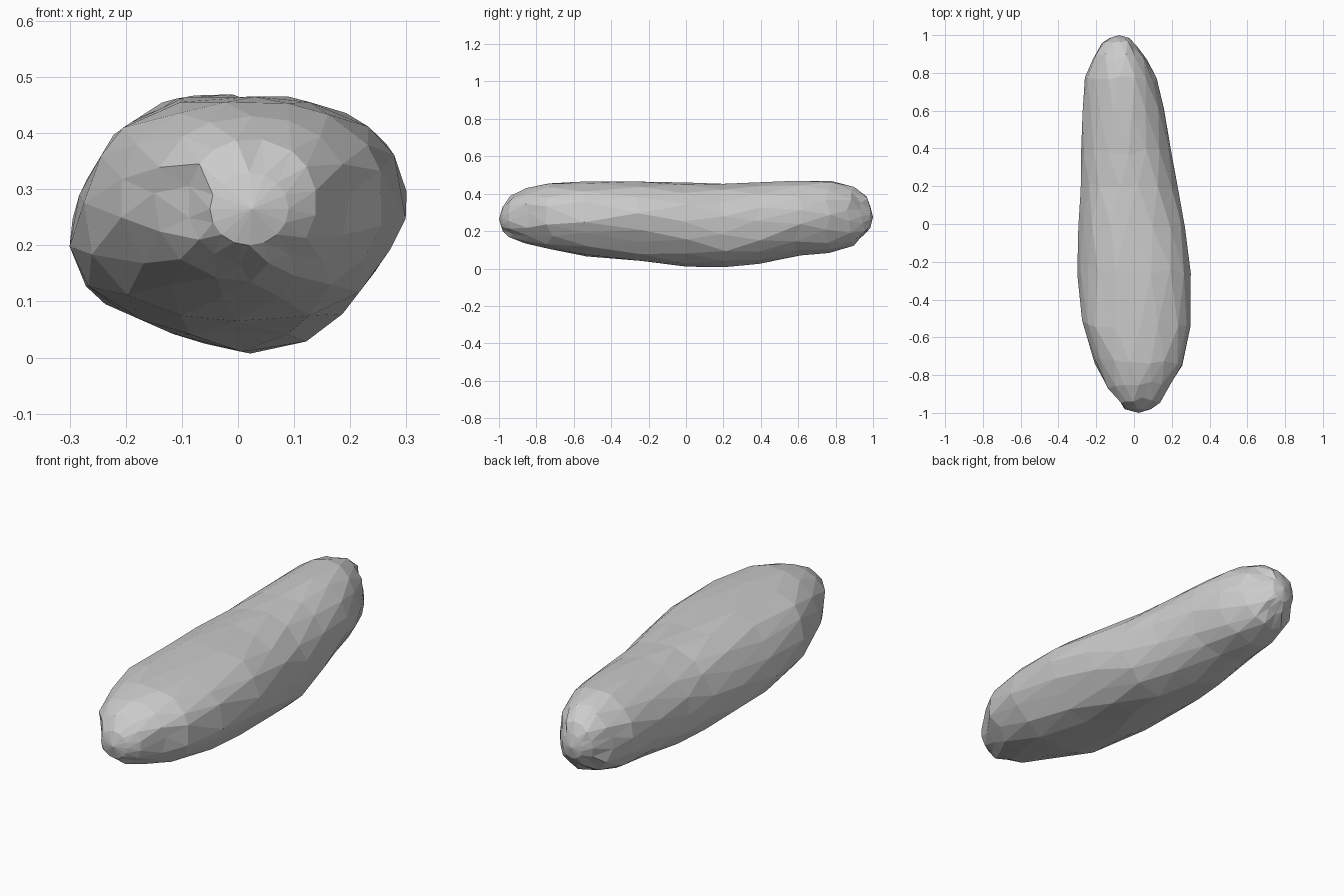
import bpy, bmesh, math, random
from mathutils import Vector

if "Cube" in bpy.data.objects:
    bpy.data.objects.remove(bpy.data.objects["Cube"])

random.seed(4)
SEGMENTS = 16

# lengthwise stations: y, x_min, x_max, z_min, z_max, squareness
STATIONS = [
    (-0.98, -0.05, 0.09, 0.20, 0.33, 2.0),
    (-0.93, -0.09, 0.14, 0.165, 0.39, 2.1),
    (-0.85, -0.15, 0.20, 0.135, 0.43, 2.2),
    (-0.73, -0.21, 0.26, 0.105, 0.457, 2.3),
    (-0.53, -0.275, 0.30, 0.065, 0.465, 2.4),
    (-0.25, -0.305, 0.303, 0.037, 0.47, 2.4),
    (0.00, -0.295, 0.27, 0.01, 0.46, 2.3),
    (0.20, -0.285, 0.235, 0.0, 0.455, 2.2),
    (0.38, -0.28, 0.20, 0.025, 0.46, 2.1),
    (0.60, -0.275, 0.16, 0.067, 0.473, 2.1),
    (0.76, -0.26, 0.12, 0.083, 0.475, 2.1),
    (0.88, -0.22, 0.07, 0.12, 0.44, 2.1),
    (0.95, -0.17, 0.02, 0.17, 0.385, 2.0),
    (0.985, -0.13, -0.025, 0.215, 0.335, 2.0),
]

# end-on outline that bounds every cross-section (x, z), anticlockwise
OUTLINE = [(0.08, 0.0), (0.165, 0.05), (0.265, 0.18), (0.305, 0.26),
           (0.305, 0.33), (0.265, 0.405), (0.20, 0.45), (0.08, 0.476),
           (-0.06, 0.47), (-0.13, 0.458), (-0.22, 0.40), (-0.28, 0.30),
           (-0.306, 0.21), (-0.30, 0.14), (-0.27, 0.11), (-0.10, 0.035),
           (0.0, 0.01)]


def trim(x, z):
    """Push a point back inside the end-on outline."""
    for (ax, az), (bx, bz) in zip(OUTLINE, OUTLINE[1:] + OUTLINE[:1]):
        dx, dz = bx - ax, bz - az
        length = math.hypot(dx, dz)
        nx, nz = dz / length, -dx / length
        over = (x - ax) * nx + (z - az) * nz
        if over > 0:
            x, z = x - over * nx, z - over * nz
    return x, z


def rounded(t, power):
    return math.copysign(abs(t) ** (2 / power), t)


bm = bmesh.new()

# cross-section rings, each turned half a step from the last
rings = []
for i, (y, x0, x1, z0, z1, power) in enumerate(STATIONS):
    ring = []
    inner = 1 <= i <= len(STATIONS) - 2
    for k in range(SEGMENTS):
        a = 2 * math.pi * (k + 0.5 * (i % 2)) / SEGMENTS
        if inner:
            a += random.uniform(-0.06, 0.06)
        x = (x0 + x1) / 2 + (x1 - x0) / 2 * rounded(math.cos(a), power)
        z = (z0 + z1) / 2 + (z1 - z0) / 2 * rounded(math.sin(a), power)
        x, z = trim(x, z)
        shift = random.uniform(-0.02, 0.02) if inner else 0
        ring.append(bm.verts.new((x, y + shift, z)))
    rings.append(ring)

# triangle bands between the rings
for i, (r, s) in enumerate(zip(rings, rings[1:])):
    for k in range(SEGMENTS):
        n = (k + 1) % SEGMENTS
        if i % 2 == 0:
            tris = ((r[k], r[n], s[k]), (r[n], s[n], s[k]))
        else:
            tris = ((r[k], s[n], s[k]), (r[k], r[n], s[n]))
        for tri in tris:
            bm.faces.new(tri)

# blunt tips
for ring, tip in ((rings[0], (0.025, -1.0, 0.265)), (rings[-1], (-0.08, 1.0, 0.275))):
    v = bm.verts.new(tip)
    for k in range(SEGMENTS):
        bm.faces.new((ring[k], ring[(k + 1) % SEGMENTS], v))

bmesh.ops.remove_doubles(bm, verts=bm.verts, dist=0.004)
bmesh.ops.recalc_face_normals(bm, faces=bm.faces)

mesh = bpy.data.meshes.new("long_rock")
bm.to_mesh(mesh)
bm.free()

stone = bpy.data.materials.new("stone_grey")
stone.diffuse_color = (0.6, 0.6, 0.6, 1)
stone.use_nodes = True
stone.node_tree.nodes["Principled BSDF"].inputs["Base Color"].default_value = stone.diffuse_color
mesh.materials.append(stone)

rock = bpy.data.objects.new("long_rock", mesh)
bpy.context.collection.objects.link(rock)
